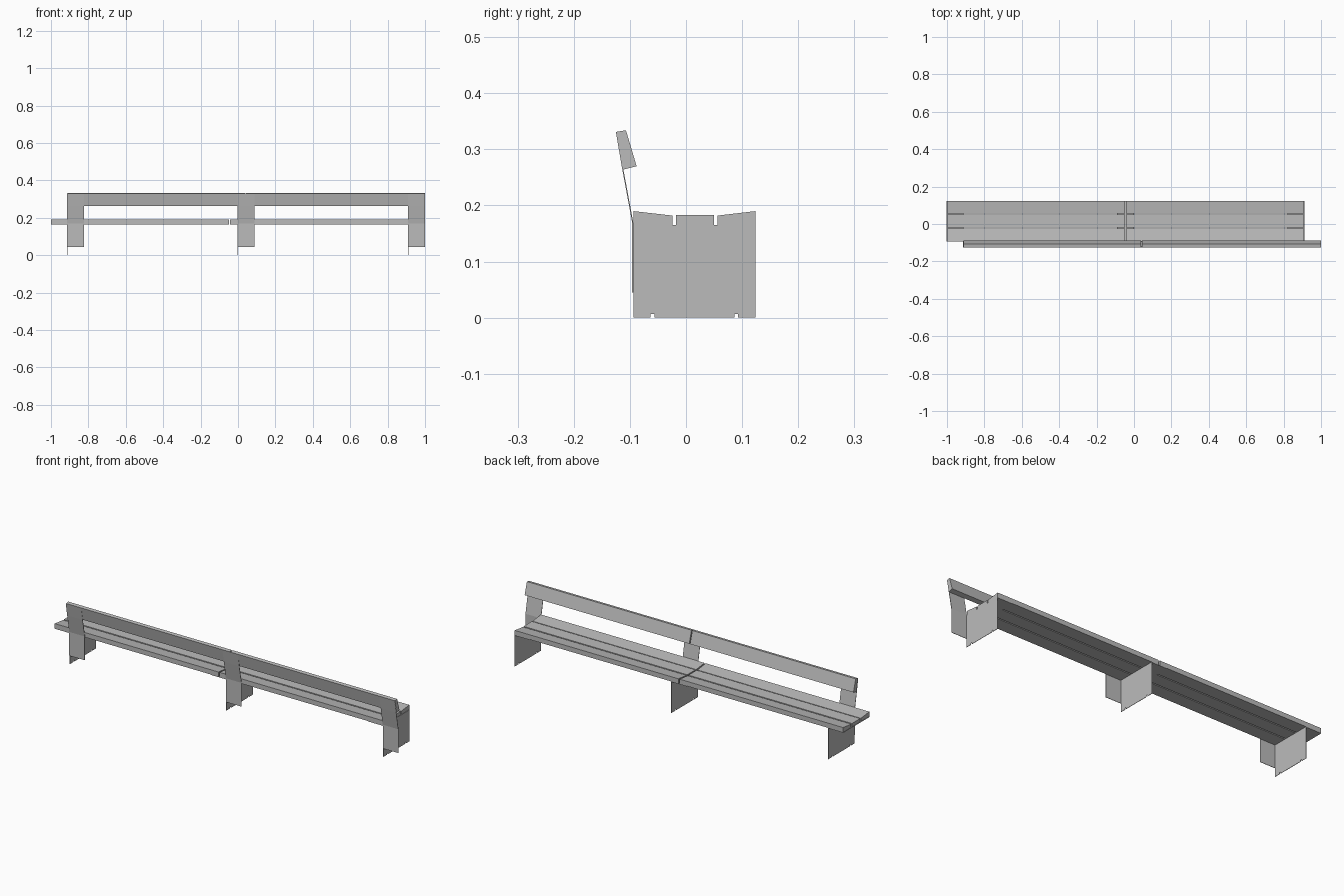
import bpy
import bmesh
from mathutils import Vector

if "Cube" in bpy.data.objects:
    bpy.data.objects.remove(bpy.data.objects["Cube"], do_unlink=True)

grey = bpy.data.materials.new("plain grey")
grey.use_nodes = True
grey.diffuse_color = (0.5, 0.5, 0.5, 1)
grey.node_tree.nodes["Principled BSDF"].inputs["Base Color"].default_value = (0.5, 0.5, 0.5, 1)


def extrude_profile(name, profile, x0, x1):
    """Extrude a closed (y, z) outline along x."""
    bm = bmesh.new()
    face = bm.faces.new([bm.verts.new((x0, y, z)) for y, z in profile])
    result = bmesh.ops.extrude_face_region(bm, geom=[face])
    verts = [v for v in result["geom"] if isinstance(v, bmesh.types.BMVert)]
    bmesh.ops.translate(bm, verts=verts, vec=Vector((x1 - x0, 0, 0)))
    bmesh.ops.recalc_face_normals(bm, faces=bm.faces)
    mesh = bpy.data.meshes.new(name)
    bm.to_mesh(mesh)
    bm.free()
    mesh.materials.append(grey)
    obj = bpy.data.objects.new(name, mesh)
    bpy.context.collection.objects.link(obj)
    return obj


SHEET = 0.002
FRONT, BACK = -0.094, 0.124
SEAT_BASE = 0.165
WING = 0.088

# Seat planks: the outer two slope down towards the flat middle one
planks = {
    "front_seat_plank": [(FRONT, SEAT_BASE), (-0.024, SEAT_BASE), (-0.024, 0.182), (FRONT, 0.19)],
    "middle_seat_plank": [(-0.018, SEAT_BASE), (0.05, SEAT_BASE), (0.05, 0.183), (-0.018, 0.183)],
    "rear_seat_plank": [(0.056, SEAT_BASE), (BACK, SEAT_BASE), (BACK, 0.19), (0.056, 0.182)],
}
for name, profile in planks.items():
    extrude_profile(name + "_right", profile, -1.0, -0.049)
    extrude_profile(name + "_left", profile, -0.042, 0.909)

# Tilted backrest board in two lengths
board = [(-0.1115, 0.264), (-0.088, 0.27), (-0.107, 0.334), (-0.125, 0.331)]
extrude_profile("backrest_board_right", board, -0.912, 0.038)
extrude_profile("backrest_board_left", board, 0.043, 1.0)

# Leg sheet outline with two small notches in its lower edge
leg = [(FRONT, 0)]
for y in (-0.063, 0.086):
    leg += [(y, 0), (y, 0.007), (y + 0.007, 0.007), (y + 0.007, 0)]
leg += [(BACK, 0), (BACK, SEAT_BASE), (FRONT, SEAT_BASE)]

# Folded sheet that carries the backrest
upright = [(FRONT, 0.045), (FRONT, 0.17), (-0.1115, 0.264), (-0.123, 0.331),
           (-0.125, 0.331), (-0.1135, 0.264), (FRONT - SHEET, 0.17), (FRONT - SHEET, 0.045)]

# Sheet flange under the seat planks
flange = [(FRONT, SEAT_BASE - SHEET), (BACK, SEAT_BASE - SHEET),
          (BACK, SEAT_BASE), (FRONT, SEAT_BASE)]

for side, x in (("right", -0.914), ("middle", -0.003), ("left", 0.909)):
    extrude_profile(side + "_leg_sheet", leg, x, x + SHEET)
    extrude_profile(side + "_backrest_support", upright, x, x + WING + SHEET)
    extrude_profile(side + "_seat_flange", flange, x - WING, x)
